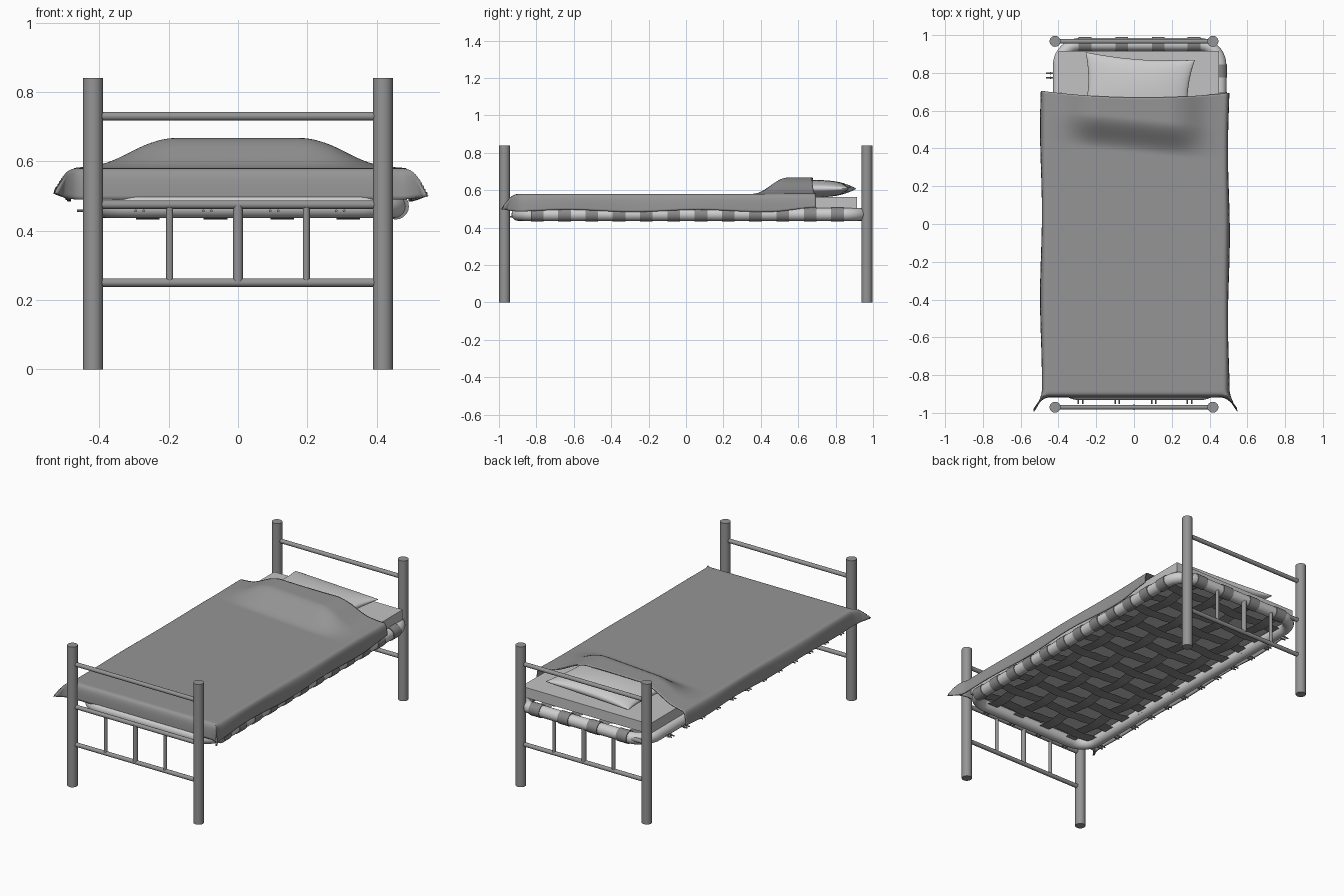
import bpy, bmesh, math
from mathutils import Vector

cube = bpy.data.objects.get("Cube")
if cube:
    bpy.data.objects.remove(cube, do_unlink=True)


def material(name, v):
    m = bpy.data.materials.new(name)
    m.use_nodes = True
    m.diffuse_color = (v, v, v, 1)
    m.node_tree.nodes["Principled BSDF"].inputs["Base Color"].default_value = (v, v, v, 1)
    return m


METAL = material("grey metal", 0.30)
BLANKET = material("grey blanket", 0.30)
TUBE = material("pale frame", 0.62)
SHEET = material("pale sheet", 0.54)
PILLOW = material("pale pillow", 0.62)
STRAP = material("grey webbing", 0.25)


def finish(name, bm, mat, smooth=True):
    bmesh.ops.recalc_face_normals(bm, faces=bm.faces)
    mesh = bpy.data.meshes.new(name)
    bm.to_mesh(mesh)
    bm.free()
    mesh.materials.append(mat)
    ob = bpy.data.objects.new(name, mesh)
    bpy.context.collection.objects.link(ob)
    if smooth:
        bpy.ops.object.select_all(action='DESELECT')
        ob.select_set(True)
        bpy.context.view_layer.objects.active = ob
        bpy.ops.object.shade_smooth_by_angle(angle=math.radians(40))
    return ob


def rod(bm, a, b, r, sides=20, caps=True):
    a, b = Vector(a), Vector(b)
    new = bmesh.ops.create_cone(bm, cap_ends=caps, segments=sides, radius1=r,
                                radius2=r, depth=(b - a).length)["verts"]
    rot = Vector((0, 0, 1)).rotation_difference(b - a).to_matrix()
    for v in new:
        v.co = rot @ v.co + (a + b) / 2


def sheet(bm, nu, nv, point):
    """Grid of quads whose points come from point(u, v), u and v in 0..1."""
    rows = [[bm.verts.new(point(i / nu, j / nv)) for i in range(nu + 1)]
            for j in range(nv + 1)]
    for lo, hi in zip(rows, rows[1:]):
        for i in range(nu):
            bm.faces.new((lo[i], lo[i + 1], hi[i + 1], hi[i]))


def ease(a, b, x):
    t = min(1, max(0, (x - a) / (b - a)))
    return t * t * (3 - 2 * t)


# Posts, rails and spindles at both ends
for end, y in (("foot", -0.97), ("head", 0.967)):
    for side, x in (("right", -0.418), ("left", 0.418)):
        bm = bmesh.new()
        rod(bm, (x, y, 0), (x, y, 0.84), 0.029, 28)
        finish(f"{end}_{side}_post", bm, METAL)
    bm = bmesh.new()
    for z in (0.25, 0.475, 0.73):
        rod(bm, (-0.41, y, z), (0.41, y, z), 0.0125)
    for x, r in ((-0.197, 0.01), (0, 0.014), (0.197, 0.01)):
        rod(bm, (x, y, 0.25), (x, y, 0.475), r)
    finish(f"{end}_rails", bm, METAL)

# Rounded tube frame
CX, CY, HX, HY, R, ZF = 0.03, 0.026, 0.425, 0.925, 0.11, 0.47
TR = 0.034
path = []
for k, (sx, sy) in enumerate(((1, 1), (-1, 1), (-1, -1), (1, -1))):
    for i in range(11):
        a = math.radians(90 * k + 9 * i)
        path.append(Vector((CX + sx * (HX - R) + R * math.cos(a),
                            CY + sy * (HY - R) + R * math.sin(a), ZF)))
bm = bmesh.new()
rings = []
for i, p in enumerate(path):
    t = (path[(i + 1) % len(path)] - path[i - 1]).normalized()
    out = t.cross(Vector((0, 0, 1)))
    rings.append([bm.verts.new(p + TR * (out * math.cos(a) + Vector((0, 0, math.sin(a)))))
                  for a in [math.tau * j / 20 for j in range(20)]])
for i, ring in enumerate(rings):
    nxt = rings[(i + 1) % len(rings)]
    for j in range(20):
        k = (j + 1) % 20
        bm.faces.new((ring[j], ring[k], nxt[k], nxt[j]))
finish("frame_tube", bm, TUBE)

# Woven webbing, looped round the left and head tubes
LONG = [-0.26, -0.065, 0.128, 0.318]
CROSS = [0.81 - 0.146 * i for i in range(12)]
W = 0.034
LEFT, RIGHT, HEAD, FOOT = CX + HX, CX - HX, CY + HY, CY - HY


def wave(t, others, sign):
    z = 0
    for i, c in enumerate(others):
        z += sign * (-1) ** i * (1 - ease(0.02, 0.075, abs(t - c)))
    return ZF - 0.005 + 0.007 * z


bm = bmesh.new()
for n, y in enumerate(CROSS):
    def across(u, v):
        x = RIGHT + 0.02 + u * (LEFT - RIGHT - 0.04)
        return x, y + W * (2 * v - 1), wave(x, LONG, (-1) ** n)
    sheet(bm, 50, 1, across)
    rod(bm, (LEFT, y - W, ZF), (LEFT, y + W, ZF), TR + 0.004, 20)
for n, x in enumerate(LONG):
    def along(u, v):
        y = FOOT + 0.02 + u * (HEAD - FOOT - 0.04)
        return x + W * (2 * v - 1), y, wave(y, CROSS, -(-1) ** n)
    sheet(bm, 110, 1, along)
    rod(bm, (x - W, HEAD, ZF), (x + W, HEAD, ZF), TR + 0.004, 20)
finish("webbing", bm, STRAP)

# Paired pins holding the strap ends on the right and foot tubes
bm = bmesh.new()
for d in (-0.035, -0.012):
    for y in CROSS:
        rod(bm, (RIGHT + 0.03, y + d, 0.457), (RIGHT - 0.07, y + d, 0.457), 0.004, 8)
        rod(bm, (RIGHT - 0.045, y + d, 0.457), (RIGHT - 0.05, y + d, 0.457), 0.007, 8)
    for x in LONG:
        rod(bm, (x + d, FOOT + 0.03, 0.457), (x + d, FOOT - 0.055, 0.457), 0.004, 8)
finish("strap_pins", bm, METAL)

# Mattress
bm = bmesh.new()
bmesh.ops.create_cube(bm, size=1)
for v in bm.verts:
    v.co = (0.025 + v.co.x * 0.85, 0.01 + v.co.y * 1.81, 0.533 + v.co.z * 0.06)
finish("mattress", bm, SHEET, False)

# Pillow with drawn-out corners
bm = bmesh.new()
for side in (1, -1):
    def cushion(u, v):
        u, v = math.sin((u - 0.5) * math.pi), math.sin((v - 0.5) * math.pi)
        x = 0.29 * u * (1 - 0.09 * (1 - v * v))
        y = 0.19 * v * (1 - 0.10 * (1 - u * u))
        z = 0.046 * (max(0, (1 - u ** 2) * (1 - v ** 2))) ** 0.42
        a = math.radians(-4)
        return (0.02 + x * math.cos(a) - y * math.sin(a),
                0.70 + x * math.sin(a) + y * math.cos(a), 0.608 + side * z)
    sheet(bm, 28, 24, cushion)
bmesh.ops.remove_doubles(bm, verts=bm.verts, dist=0.0005)
finish("pillow", bm, PILLOW)

# Blanket: flat top, hanging skirts, flared foot corners, raised over the pillow
FLAT, SKIRT, ROUND = 0.468, 0.12, 0.03


def hang(e):
    out = ROUND * (1 - math.exp(-e / ROUND))
    return out, max(0, e - out)


def drape(u, v):
    s = (2 * u - 1) * (FLAT + SKIRT)
    ex = max(0, abs(s) - FLAT)
    ox, dx = hang(ex)
    sign = 1 if s > 0 else -1
    x = 0.005 + sign * (min(abs(s), FLAT) + ox)
    head = 0.67 + 0.12 * x * x - 0.012 * x
    t = -0.89 - SKIRT + v * (head + 0.89 + SKIRT)
    ey = max(0, -0.89 - t)
    oy, dy = hang(ey)
    y = max(t, -0.89) - oy
    corner = min(ex, ey)
    x += sign * 0.36 * corner
    y -= 0.6 * corner
    z = 0.58 - max(dx, dy) + 0.15 * corner
    # Pillow bulge with a slanted crease
    start = 0.44 - 0.1 * x
    rise = ease(start - 0.06, start + 0.12, y)
    wide = 0.65 * (1 - ease(0.18, 0.40, abs(x))) + 0.35 * (1 - ease(0.25, 0.5, abs(x)))
    z += 0.087 * rise * wide
    # Gentle waviness in the hanging edges
    z += min(1, ex / SKIRT) * (0.006 * math.sin(9 * y + sign) + 0.014 * ease(0.45, 0.7, y))
    x += sign * min(1, ex / SKIRT) * 0.005 * math.sin(7 * y + 2 * sign)
    return x, y, z


bm = bmesh.new()
sheet(bm, 110, 150, drape)
blanket = finish("blanket", bm, BLANKET)
thick = blanket.modifiers.new("thickness", 'SOLIDIFY')
thick.thickness = 0.006
thick.offset = -1
